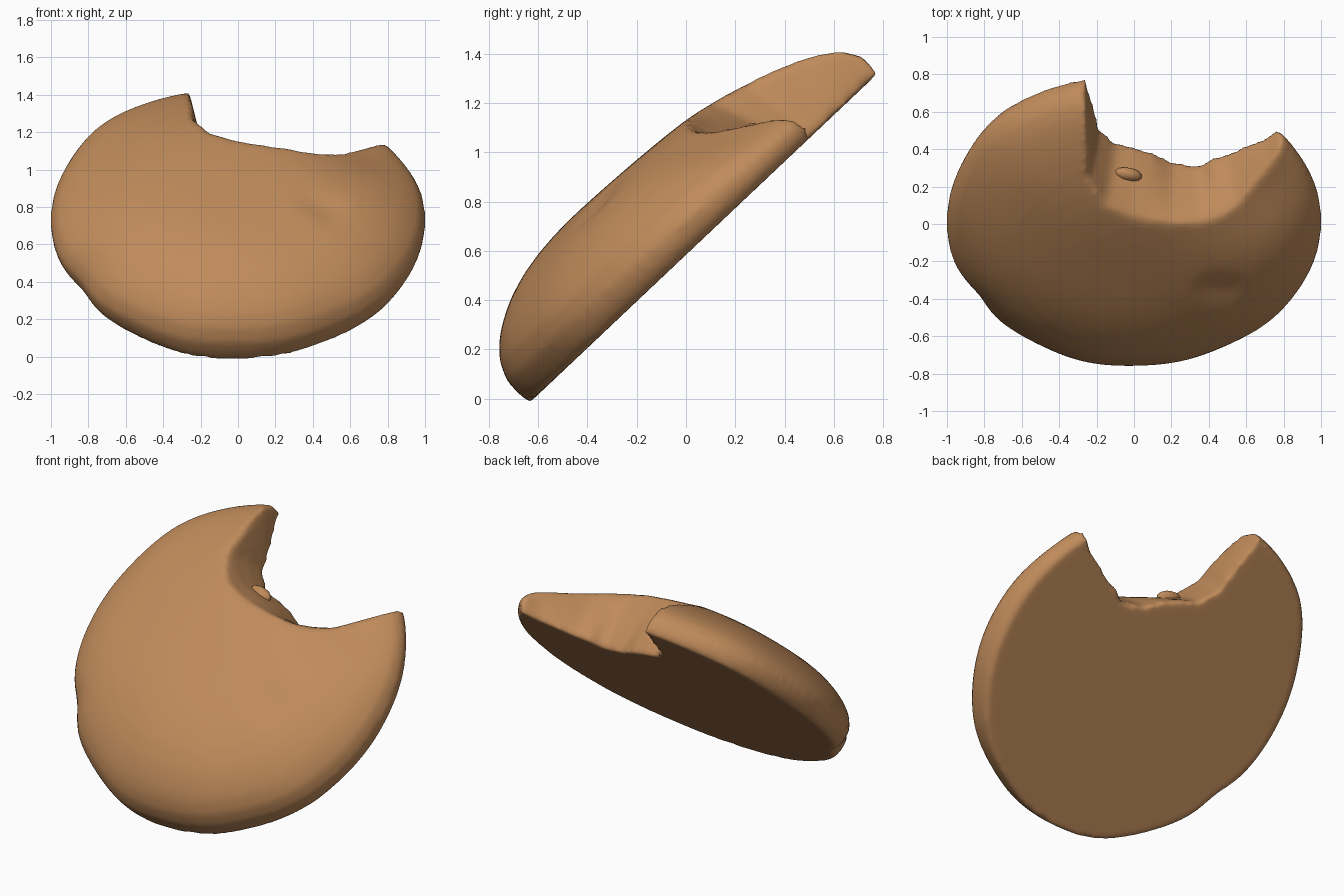
import bpy, bmesh, math
from mathutils import Vector

default = bpy.data.objects.get("Cube")
if default:
    bpy.data.objects.remove(default, do_unlink=True)

TILT = math.radians(43.4)
CENTRE = 0.958           # disc centre measured up the slope

dough = bpy.data.materials.new("baked_dough")
dough.use_nodes = True
COLOUR = (0.53, 0.26, 0.105, 1)
dough.diffuse_color = COLOUR
dough.node_tree.nodes["Principled BSDF"].inputs["Base Color"].default_value = COLOUR


def make_object(name, bm):
    """Turn a bmesh into an object leaning back on the shared slope."""
    bmesh.ops.recalc_face_normals(bm, faces=bm.faces)
    mesh = bpy.data.meshes.new(name)
    bm.to_mesh(mesh)
    bm.free()
    mesh.materials.append(dough)
    mesh.shade_smooth()
    ob = bpy.data.objects.new(name, mesh)
    bpy.context.collection.objects.link(ob)
    ob.rotation_euler.x = TILT
    ob.location.y = -0.618
    return ob


def skin(bm, rings):
    """Bridge successive closed rings of vertices and cap both ends."""
    n = len(rings[0])
    for a, b in zip(rings, rings[1:]):
        for i in range(n):
            j = (i + 1) % n
            bm.faces.new((a[i], a[j], b[j], b[i]))
    bm.faces.new(rings[0])
    bm.faces.new(rings[-1])


def bump(p, x, y, size):
    """Soft round falloff around a spot on the disc."""
    return math.exp(-((p - Vector((x, y))).length / size) ** 2)


# Domed biscuit with a flat base: half width, half length, height
profile = [(0.955, 0.98, 0), (0.99, 0.985, 0.05), (1.0, 0.985, 0.11), (0.965, 0.95, 0.18),
           (0.91, 0.9, 0.23), (0.86, 0.85, 0.265), (0.8, 0.79, 0.298), (0.74, 0.73, 0.325),
           (0.65, 0.64, 0.356), (0.55, 0.54, 0.38), (0.45, 0.44, 0.397), (0.35, 0.34, 0.408),
           (0.25, 0.25, 0.414), (0.14, 0.14, 0.417), (0.03, 0.03, 0.418)]
bm = bmesh.new()
rings = []
SEGMENTS = 96
for half_width, half_length, height in profile:
    ring = []
    for i in range(SEGMENTS):
        a = math.tau * i / SEGMENTS
        wobble = 1.004 + (0.006 * math.sin(5 * a + 1) + 0.004 * math.sin(11 * a)) * math.sin(a)
        p = Vector((math.cos(a) * half_width, math.sin(a) * half_length)) * wobble
        # fuller upper right shoulder, small nick low on the right
        p *= 1 + 0.04 * bump(p, -0.58, 0.8, 0.4) - 0.025 * bump(p, -0.87, -0.5, 0.12)
        h = height * (1 - 0.16 * p.y) * (1 - 0.22 * bump(p, 0.72, 0.45, 0.3))
        h += 0.006 * height * math.sin(4 * p.x + 7 * p.y)
        if height > 0.2:
            h -= 0.025 * bump(p, 0.46, -0.21, 0.09)
        ring.append(bm.verts.new((p.x, p.y + CENTRE, h)))
    rings.append(ring)
skin(bm, rings)
biscuit = make_object("bitten_biscuit", bm)

# Bite cutter: ragged outline at the base, blended to a wider bowl at the top
low = [(-0.3, 2.2), (-0.255, 1.9), (-0.2, 1.64), (-0.195, 1.56), (-0.1, 1.45), (0, 1.42),
       (0.1, 1.38), (0.2, 1.31), (0.35, 1.285), (0.42, 1.345), (0.5, 1.365),
       (0.6, 1.43), (0.7, 1.485), (0.79, 1.57), (0.87, 2.2)]
high = [(-0.32, 2.2), (-0.28, 1.9), (-0.26, 1.64), (-0.25, 1.5), (-0.15, 1.36), (-0.02, 1.3),
        (0.08, 1.27), (0.2, 1.24), (0.34, 1.22), (0.46, 1.215), (0.58, 1.24),
        (0.7, 1.33), (0.8, 1.44), (0.92, 1.58), (1.0, 2.2)]
bm = bmesh.new()
rings = []
for height, blend in ((-0.1, -0.1), (0.04, 0), (0.16, 0.3), (0.26, 0.62), (0.35, 1), (0.6, 2.2)):
    ring = []
    for a, b in zip(low, high):
        p = Vector(a).lerp(Vector(b), blend)
        ring.append(bm.verts.new((p.x, p.y, height)))
    rings.append(ring)
skin(bm, rings)
cutter = make_object("bite_cutter", bm)
cutter.hide_render = True
cutter.display_type = "WIRE"
cutter.hide_set(True)

# Cut the bite, then soften every edge like baked dough
cut = biscuit.modifiers.new("bite", "BOOLEAN")
cut.operation = "DIFFERENCE"
cut.solver = "EXACT"
cut.object = cutter
remesh = biscuit.modifiers.new("even_surface", "REMESH")
remesh.mode = "VOXEL"
remesh.voxel_size = 0.02
remesh.use_smooth_shade = True
soften = biscuit.modifiers.new("soften", "SMOOTH")
soften.factor = 0.5
soften.iterations = 8

# Loose crumb clinging to the bitten wall
bm = bmesh.new()
bmesh.ops.create_icosphere(bm, subdivisions=2, radius=1)
for v in bm.verts:
    v.co = Vector((v.co.x * 0.075 - 0.03, v.co.y * 0.04 + 1.385 - v.co.x * 0.015, v.co.z * 0.035 + 0.18))
make_object("crumb", bm)
